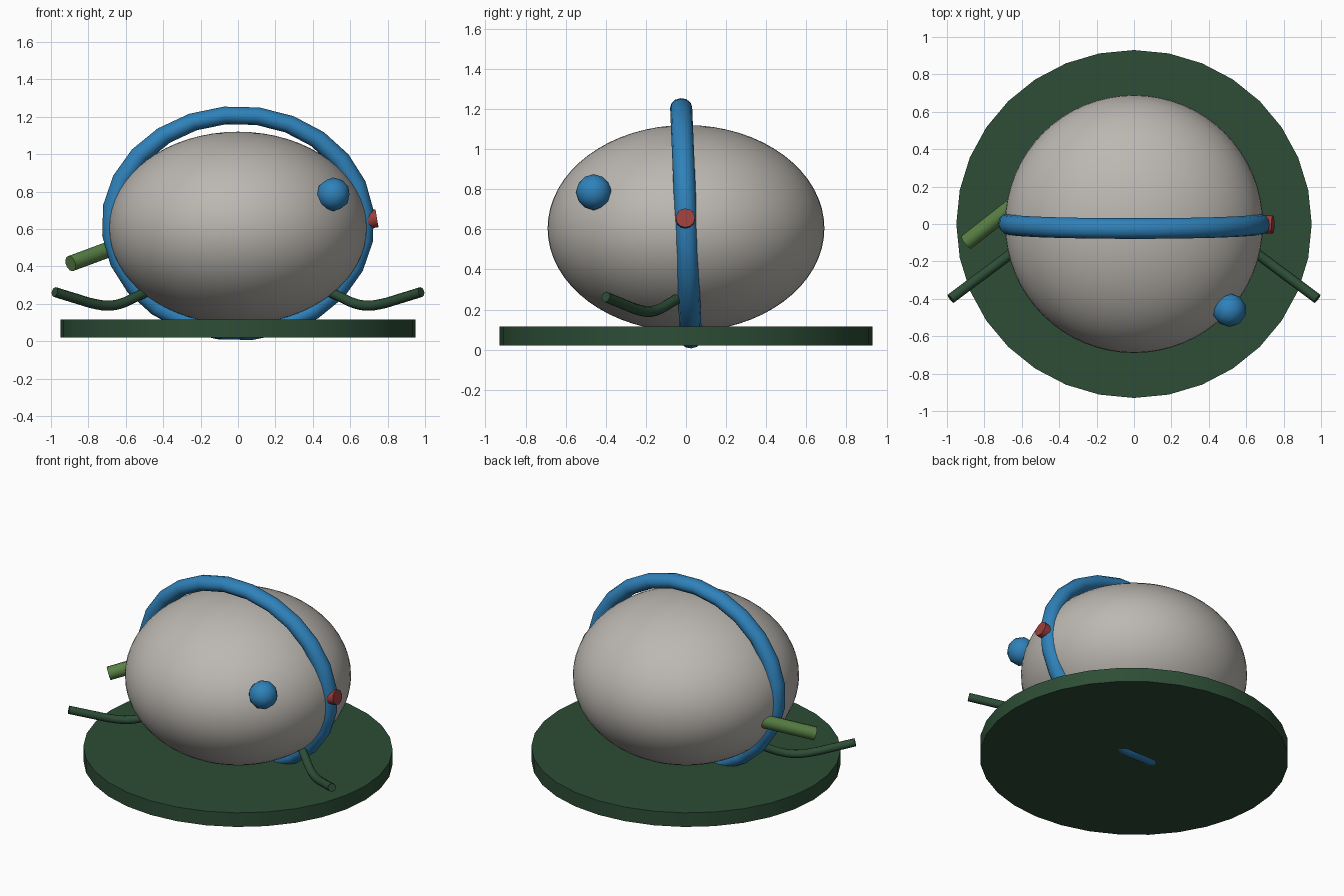
import bpy, math
from mathutils import Matrix, Vector

if "Cube" in bpy.data.objects:
    bpy.data.objects.remove(bpy.data.objects["Cube"])


def material(name, rgb):
    m = bpy.data.materials.new(name)
    m.diffuse_color = (*rgb, 1)
    m.use_nodes = True
    m.node_tree.nodes["Principled BSDF"].inputs["Base Color"].default_value = m.diffuse_color
    return m


GREY = material("warm grey", (0.50, 0.475, 0.44))
DARK = material("dark green", (0.026, 0.075, 0.037))
LEAF = material("light green", (0.10, 0.22, 0.06))
BLUE = material("blue", (0.028, 0.22, 0.49))
RED = material("red", (0.33, 0.05, 0.045))


def finish(name, mat, angle=40):
    """Name, colour and smooth the active object."""
    o = bpy.context.object
    o.name = name
    o.data.materials.append(mat)
    bpy.ops.object.shade_smooth_by_angle(angle=math.radians(angle))
    return o


def rod(name, mat, a, b, radius, sides):
    """Cylinder between two points."""
    a, b = Vector(a), Vector(b)
    d = b - a
    bpy.ops.mesh.primitive_cylinder_add(
        vertices=sides, radius=radius, depth=d.length, location=(a + b) / 2,
        rotation=d.to_track_quat('Z', 'Y').to_euler())
    return finish(name, mat)


# Squashed round body
bpy.ops.mesh.primitive_uv_sphere_add(segments=64, ring_count=32, location=(0, 0, 0.605))
bpy.context.object.scale = (0.69, 0.69, 0.515)
finish("body", GREY)

# Base disc
bpy.ops.mesh.primitive_cylinder_add(vertices=32, radius=1, depth=0.095, location=(0, 0, 0.0675))
bpy.context.object.scale = (0.95, 0.93, 1)
finish("base_disc", DARK)

# Hoop around the body, oval and leaning slightly forward
bpy.ops.mesh.primitive_torus_add(major_segments=24, minor_segments=12,
                                 major_radius=0.675, minor_radius=0.055,
                                 location=(0, 0, 0.63))
hoop = bpy.context.object
hoop.data.transform(Matrix.Diagonal((1, 0.86, 1, 1)) @ Matrix.Rotation(math.radians(6), 4, 'Z'))
hoop.rotation_euler.x = math.radians(92.4)
finish("hoop", BLUE, 60)

# Ball on the front
bpy.ops.mesh.primitive_ico_sphere_add(subdivisions=2, radius=0.09, location=(0.51, -0.46, 0.785))
finish("ball", BLUE, 60)

# Button on the side of the hoop
rod("button", RED, (0.685, -0.003, 0.647), (0.743, -0.003, 0.657), 0.048, 12)

# Straight stub
rod("stub", LEAF, (-0.57, 0.158, 0.535), (-0.895, -0.097, 0.415), 0.043, 12)

# Pair of bent arms
PATH = [(0.45, 0.0, 0.28), (0.55, -0.075, 0.235), (0.62, -0.13, 0.203),
        (0.69, -0.183, 0.19), (0.77, -0.243, 0.2), (0.86, -0.31, 0.226),
        (0.98, -0.4, 0.263)]
for side, name in ((1, "right_arm"), (-1, "left_arm")):
    curve = bpy.data.curves.new(name, 'CURVE')
    curve.dimensions = '3D'
    curve.bevel_depth = 0.027
    curve.bevel_resolution = 2
    curve.resolution_u = 4
    curve.use_fill_caps = True
    spline = curve.splines.new('BEZIER')
    spline.bezier_points.add(len(PATH) - 1)
    for bp, (x, y, z) in zip(spline.bezier_points, PATH):
        bp.co = (side * x, y, z)
        bp.handle_left_type = bp.handle_right_type = 'AUTO'
    arm = bpy.data.objects.new(name, curve)
    bpy.context.collection.objects.link(arm)
    bpy.ops.object.select_all(action='DESELECT')
    arm.select_set(True)
    bpy.context.view_layer.objects.active = arm
    bpy.ops.object.convert(target='MESH')
    finish(name, DARK, 60)
